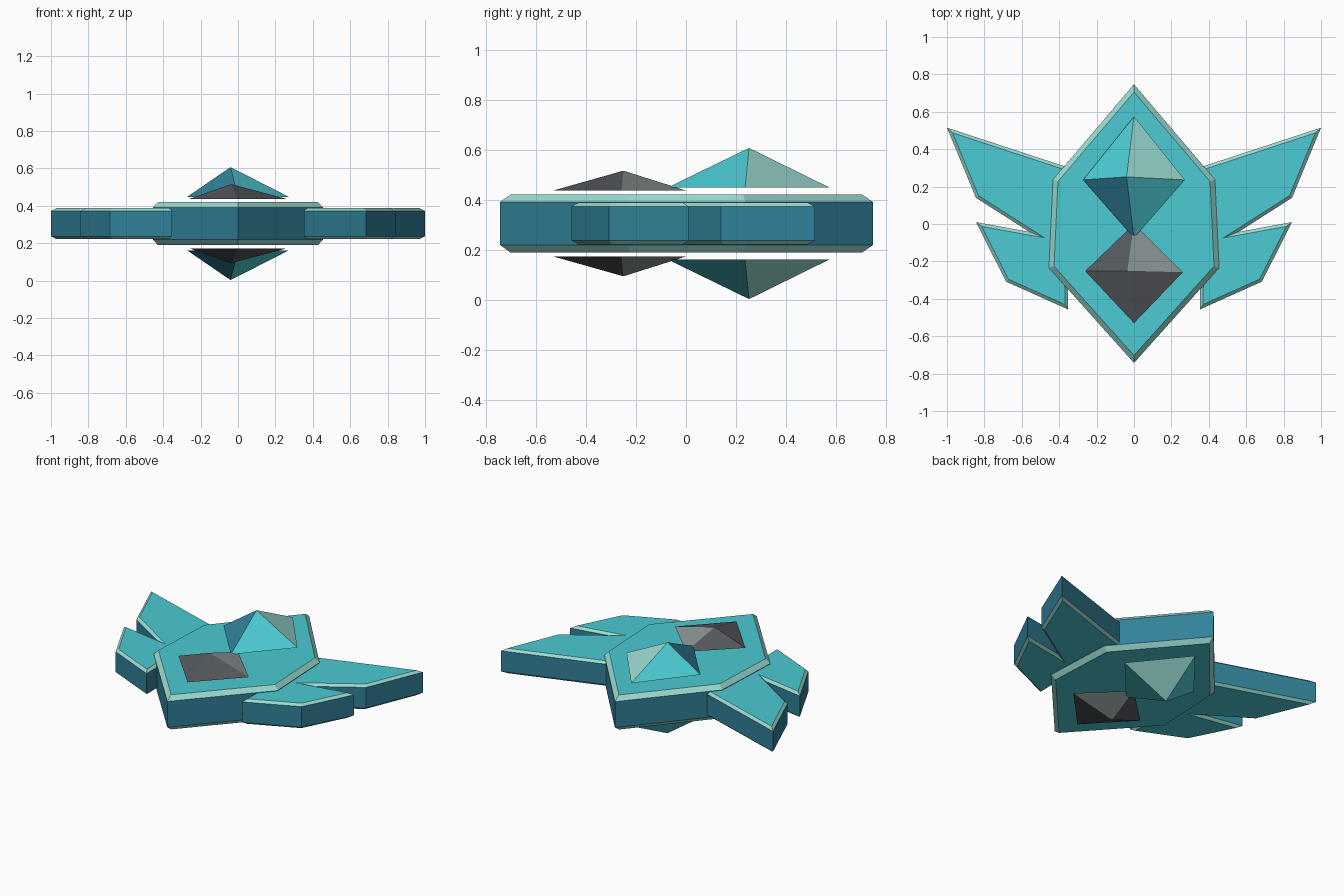
import bpy
import bmesh
from mathutils import Vector

if "Cube" in bpy.data.objects:
    bpy.data.objects.remove(bpy.data.objects["Cube"])

MID_Z = 0.305  # everything is symmetric above and below this plane


def material(name, hex_code):
    def linear(c):
        return c / 12.92 if c <= 0.04045 else ((c + 0.055) / 1.055) ** 2.4
    mat = bpy.data.materials.new(name)
    rgb = [linear(int(hex_code[i:i + 2], 16) / 255) for i in (0, 2, 4)]
    mat.diffuse_color = (*rgb, 1.0)
    mat.use_nodes = True
    mat.node_tree.nodes["Principled BSDF"].inputs["Base Color"].default_value = mat.diffuse_color
    return mat


TEAL = material("teal", "4CCBD3")
BLUE = material("deep blue", "31829A")
MINT = material("pale mint", "9ADBD2")
DARK = material("dark grey", "55595D")
GREY = material("mid grey", "8A9494")


def inset(points, d):
    """Move every edge of a counter-clockwise outline inwards by d."""
    result = []
    for i, p in enumerate(points):
        p = Vector(p)
        e0 = (p - Vector(points[i - 1])).normalized()
        e1 = (Vector(points[(i + 1) % len(points)]) - p).normalized()
        n0, n1 = Vector((-e0.y, e0.x)), Vector((-e1.y, e1.x))
        result.append(p + (n0 + n1) * d / (1 + n0.dot(n1)))
    return result


def finish(name, bm, mats):
    bmesh.ops.recalc_face_normals(bm, faces=bm.faces)
    mesh = bpy.data.meshes.new(name)
    bm.to_mesh(mesh)
    bm.free()
    for m in mats:
        mesh.materials.append(m)
    obj = bpy.data.objects.new(name, mesh)
    bpy.context.collection.objects.link(obj)
    return obj


def plate(name, outline, half, rim, d):
    """Thick plate with chamfered rims: teal caps, mint chamfers, blue sides."""
    bm = bmesh.new()
    small = inset(outline, d)
    levels = [(small, -half), (outline, rim - half), (outline, half - rim), (small, half)]
    rings = [[bm.verts.new((p[0], p[1], MID_Z + z)) for p in pts] for pts, z in levels]
    n = len(outline)
    for k, mat in enumerate((2, 1, 2)):
        for i in range(n):
            j = (i + 1) % n
            f = bm.faces.new((rings[k][i], rings[k][j], rings[k + 1][j], rings[k + 1][i]))
            f.material_index = mat
    bm.faces.new(rings[0])
    bm.faces.new(rings[-1])
    return finish(name, bm, (TEAL, BLUE, MINT))


def gem(name, base, apex, base_h, apex_h, side, mats):
    """Four-sided pyramid floating off the body; one colour per facet."""
    bm = bmesh.new()
    ring = [bm.verts.new((x, y, MID_Z + side * base_h)) for x, y in base]
    tip = bm.verts.new((*apex, MID_Z + side * apex_h))
    for i in range(4):
        f = bm.faces.new((ring[i], ring[(i + 1) % 4], tip))
        f.material_index = i
    bm.faces.new(ring)
    return finish(name, bm, mats)


# Central shield body
plate("body", [(0, -0.743), (0.455, -0.235), (0.433, 0.238), (0, 0.747),
               (-0.433, 0.238), (-0.455, -0.235)], 0.115, 0.029, 0.027)

# Notched wings, mirrored across x
wing = [(0.352, -0.457), (0.684, -0.308), (0.845, 0.01), (0.56, -0.042),
        (0.845, 0.14), (1.0, 0.515), (0.36, 0.305)]
plate("right_wing", wing, 0.083, 0.015, 0.017)
plate("left_wing", [(-x, y) for x, y in reversed(wing)], 0.083, 0.015, 0.017)

# Gems on both faces; facets run front-right, back-right, back-left, front-left
for label, side in (("upper", 1), ("lower", -1)):
    gem(label + "_large_gem", [(0, -0.075), (0.272, 0.236), (0, 0.575), (-0.272, 0.236)],
        (-0.04, 0.252), 0.143, 0.302, side, (TEAL, MINT, TEAL, BLUE))
    gem(label + "_small_gem", [(0, -0.53), (0.261, -0.258), (0, 0.0), (-0.261, -0.252)],
        (-0.036, -0.25), 0.132, 0.211, side, (DARK, GREY, DARK, DARK))
